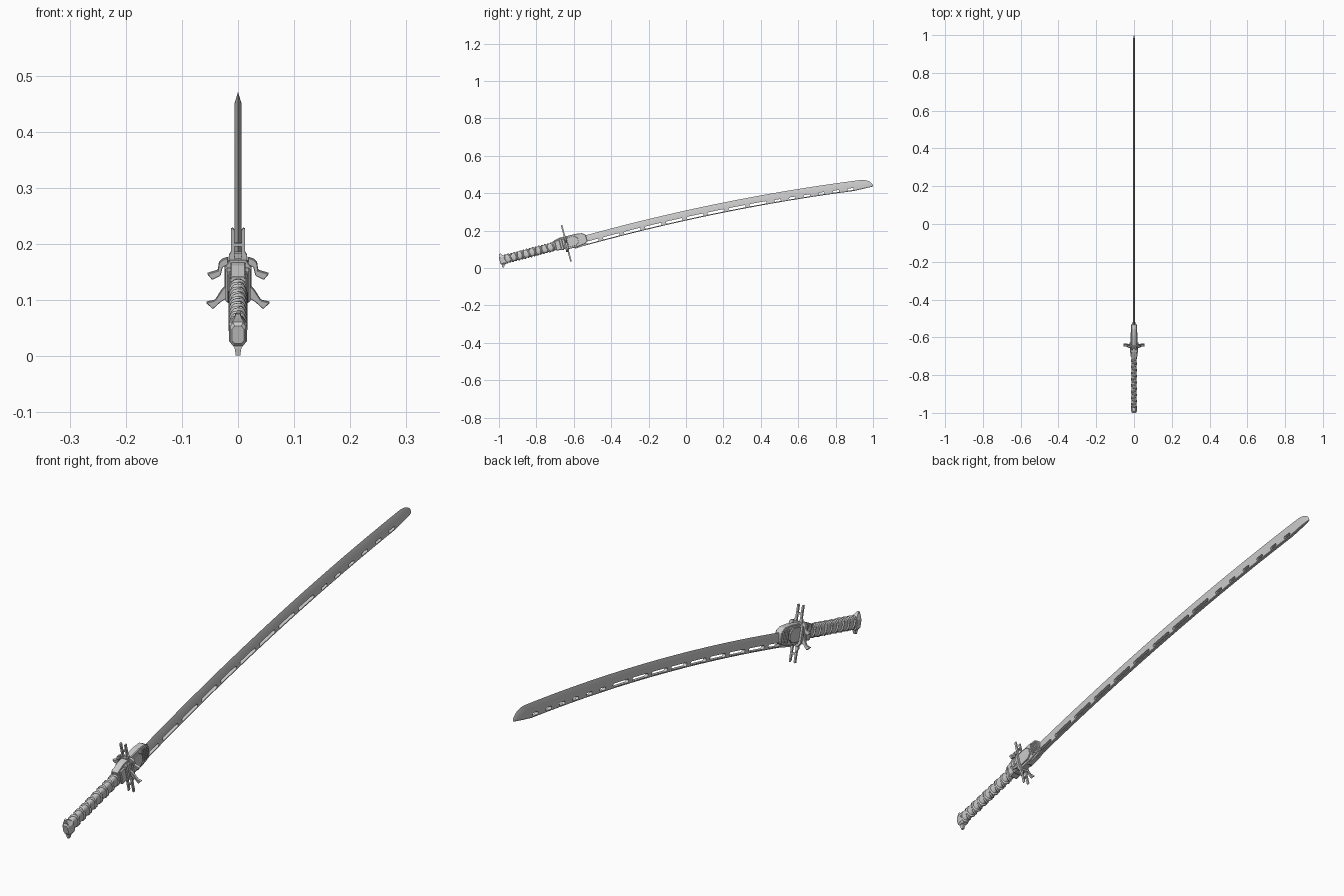
import bpy, bmesh
from math import sin, cos, pi, sqrt, atan2, radians, copysign
from mathutils import Matrix, Vector

if "Cube" in bpy.data.objects:
    bpy.data.objects.remove(bpy.data.objects["Cube"])

# hilt frame: local y runs along the grip, local z is up, origin at the guard
HILT = Matrix.Translation((0, -0.64, 0.132)) @ Matrix.Rotation(radians(14.5), 4, 'X')
WORLD = Matrix.Identity(4)


def add_loft(bm, rings, m):
    vs = [[bm.verts.new(m @ Vector(p)) for p in r] for r in rings]
    n = len(rings[0])
    for a, b in zip(vs, vs[1:]):
        for i in range(n):
            bm.faces.new((a[i], a[(i + 1) % n], b[(i + 1) % n], b[i]))
    bm.faces.new(vs[0])
    bm.faces.new(vs[-1])


def finish(name, bm, bevel=0, smooth=False):
    bmesh.ops.recalc_face_normals(bm, faces=bm.faces)
    me = bpy.data.meshes.new(name)
    bm.to_mesh(me)
    bm.free()
    ob = bpy.data.objects.new(name, me)
    bpy.context.collection.objects.link(ob)
    if bevel:
        mod = ob.modifiers.new("bevel", 'BEVEL')
        mod.width, mod.segments = bevel, 1
    if smooth:
        bpy.ops.object.select_all(action='DESELECT')
        ob.select_set(True)
        bpy.context.view_layer.objects.active = ob
        bpy.ops.object.shade_smooth_by_angle(angle=radians(35))
    return ob


def loft(name, rings, m=HILT, bevel=0, smooth=False):
    bm = bmesh.new()
    add_loft(bm, rings, m)
    return finish(name, bm, bevel, smooth)


def plate(name, pts, y0, y1, bevel=0):
    """Outline in x,z extruded along the sword."""
    return loft(name, [[(x, y, z) for x, z in pts] for y in (y0, y1)], bevel=bevel)


def side_plate(name, pts, x0, x1, bevel=0):
    """Outline in y,z extruded across the sword."""
    return loft(name, [[(x, y, z) for y, z in pts] for x in (x0, x1)], bevel=bevel)


def box(name, x0, x1, y0, y1, z0, z1, bevel=0):
    return plate(name, [(x0, z0), (x1, z0), (x1, z1), (x0, z1)], y0, y1, bevel)


def squircle(a, rx, rz, e=0.7):
    return (copysign(abs(cos(a)) ** e, cos(a)) * rx, copysign(abs(sin(a)) ** e, sin(a)) * rz)


# blade: sharp upper edge, flat back, curved tip
def top(y):
    return 0.308 + 0.221 * y - 0.05 * y * y


def back(y):
    return top(y) - 0.054 + max(0, y - 0.9) * 0.11


ys = [-0.58 + 1.51 * i / 48 for i in range(49)] + [0.93 + 0.07 * sin(pi / 2 * i / 9) for i in range(1, 10)]
rings = []
for y in ys:
    t = max(0, (y - 0.93) / 0.07)
    k = max(sqrt(max(0, 1 - t * t)), 0.02)
    b, h = back(y), (top(y) - back(y)) * k
    w = 0.0062 * k
    rings.append([(0, y, b + h), (w, y, b + h * 0.58), (w, y, b + 0.002 * k), (0.7 * w, y, b),
                  (-0.7 * w, y, b), (-w, y, b + 0.002 * k), (-w, y, b + h * 0.58)])
blade = loft("blade", rings, WORLD, smooth=True)

# row of openings along the back of the blade: short at the tip, long by the guard
slots = [(0.88 - 0.078 * i, 0.034, 0.0055) for i in range(6)]
slots += [(0.385 - 0.112 * i, 0.092, 0.0065) for i in range(9)]
bm = bmesh.new()
for yc, length, r in slots:
    slope = atan2(back(yc + 0.01) - back(yc - 0.01), 0.02)
    m = Matrix.Translation((0, yc, back(yc) + 0.0055 + r)) @ Matrix.Rotation(slope, 4, 'X')
    out = []
    for i in range(16):
        a = 2 * pi * (i + 0.5) / 16
        out.append((copysign(length / 2 - r, cos(a)) + r * cos(a), r * sin(a)))
    add_loft(bm, [[(x, u, v) for u, v in out] for x in (-0.02, 0.02)], m)
cutter = finish("slot_cutter", bm)
cutter.hide_render = True
cutter.hide_viewport = True
mod = blade.modifiers.new("slots", 'BOOLEAN')
mod.operation, mod.object, mod.solver = 'DIFFERENCE', cutter, 'EXACT'

# grip core
loft("grip_core", [[(x, y, z) for x, z in (squircle(2 * pi * i / 24, 0.0125, 0.0215) for i in range(24))]
                   for y in (-0.35, -0.04)], smooth=True)

# crossed cord wrapping
for d in (1, -1):
    cu = bpy.data.curves.new("grip_wrap", 'CURVE')
    cu.dimensions = '3D'
    cu.bevel_depth, cu.bevel_resolution, cu.use_fill_caps = 0.0042, 1, True
    sp = cu.splines.new('POLY')
    turns, seg = 8, 20
    sp.points.add(turns * seg)
    for i, p in enumerate(sp.points):
        a = 2 * pi * i / seg
        lift = 0.0006 * d * cos(2 * a)
        x, z = squircle(a * d, 0.0122 + lift, 0.0215 + lift, 0.8)
        p.co = (*(HILT @ Vector((x, -0.342 + 0.272 * i / (turns * seg), z))), 1)
    ob = bpy.data.objects.new("grip_wrap", cu)
    bpy.context.collection.objects.link(ob)
    bpy.ops.object.select_all(action='DESELECT')
    ob.select_set(True)
    bpy.context.view_layer.objects.active = ob
    bpy.ops.object.convert(target='MESH')

# pommel: cap with a spur above and below
pommel = [(0.015, -0.018), (0.015, 0.012), (0.009, 0.021), (-0.009, 0.021),
          (-0.015, 0.012), (-0.015, -0.018), (-0.009, -0.025), (0.009, -0.025)]
loft("pommel_cap", [[(x * s, y, z * s) for x, z in pommel]
                    for y, s in ((-0.368, 0.7), (-0.363, 0.95), (-0.345, 1.08), (-0.338, 1.0))])
for s, reach in ((1, 0.035), (-1, 0.041)):
    loft("pommel_spur", [[(-w, y0, s * z), (w, y0, s * z), (w, y1, s * z), (-w, y1, s * z)]
                         for w, y0, y1, z in ((0.012, -0.362, -0.338, 0.018),
                                              (0.006, -0.363, -0.348, 0.028),
                                              (0.004, -0.363, -0.354, reach))])

# guard: central plate, long forked prongs and two pairs of side arms
plate("guard_plate", [(-0.024, -0.028), (-0.014, -0.042), (0.014, -0.042), (0.024, -0.028),
                      (0.024, 0.028), (0.014, 0.042), (-0.014, 0.042), (-0.024, 0.028)], -0.006, 0.006, 0.001)
upper_arm = [(0.018, 0.046), (0.029, 0.042), (0.034, 0.036), (0.036, 0.022), (0.055, 0.016),
             (0.046, 0.005), (0.031, 0.013), (0.027, 0.029), (0.018, 0.032)]
lower_arm = [(0.018, 0.0), (0.029, -0.012), (0.041, -0.031), (0.057, -0.035),
             (0.045, -0.047), (0.031, -0.034), (0.018, -0.026)]
prong = [(0.005, 0.035), (0.016, 0.035), (0.016, 0.05), (0.0125, 0.056), (0.0125, 0.098),
         (0.0095, 0.1), (0.0065, 0.096), (0.0065, 0.058)]
for s in (1, -1):
    plate("guard_upper_arm", [(s * x, z) for x, z in upper_arm], -0.005, 0.005, 0.001)
    plate("guard_lower_arm", [(s * x, z) for x, z in lower_arm], -0.012, -0.003, 0.001)
    for v in (1, -1):
        plate("guard_prong", [(s * x, v * z) for x, z in prong], -0.004, 0.004)
for v in (1, -1):
    box("prong_bridge", -0.01, 0.01, -0.003, 0.003, v * 0.066, v * 0.072)

# rear collar between grip and guard, with ridges facing the grip
box("rear_collar", -0.018, 0.018, -0.06, -0.004, -0.026, 0.028, 0.003)
box("rear_collar_band", -0.022, 0.022, -0.034, -0.018, -0.03, 0.032, 0.003)
side_plate("rear_collar_top", [(-0.07, 0.02), (-0.07, 0.028), (-0.03, 0.038), (-0.004, 0.038), (-0.004, 0.02)],
           -0.013, 0.013, 0.001)
for i in range(3):
    box("rear_collar_ridge", -0.013, 0.013, -0.072, -0.058, 0.006 + 0.007 * i, 0.01 + 0.007 * i)

# front collar holding the blade, with cheek plates and ribs
side_plate("front_collar", [(0.004, -0.033), (0.055, -0.033), (0.1, -0.026), (0.112, -0.018),
                            (0.112, 0.018), (0.095, 0.032), (0.06, 0.037), (0.004, 0.037)], -0.013, 0.013, 0.002)
for s in (1, -1):
    side_plate("cheek_plate", [(0.008, -0.024), (0.05, -0.024), (0.066, -0.01), (0.066, 0.014),
                               (0.05, 0.028), (0.008, 0.028)], s * 0.011, s * 0.018, 0.001)
    for i in range(4):
        u = 0.073 + 0.009 * i
        box("collar_rib", s * 0.012, s * 0.0165, u, u + 0.005, -0.022 + 0.002 * i, 0.026 - 0.002 * i)
side_plate("collar_claw", [(0.03, -0.03), (0.085, -0.025), (0.118, -0.029), (0.09, -0.036), (0.04, -0.039)],
           -0.009, 0.009)
